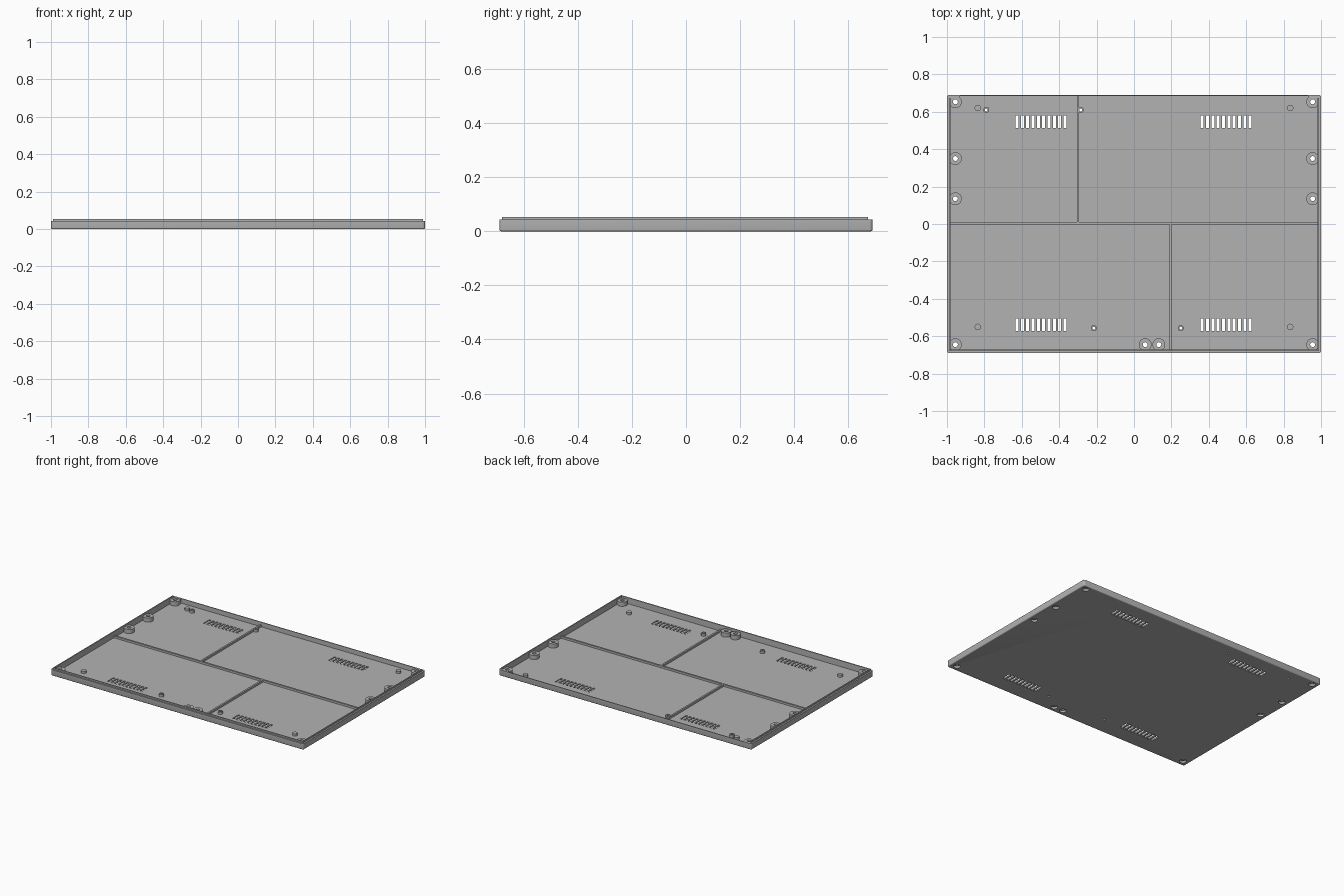
import bpy, bmesh, math

if "Cube" in bpy.data.objects:
    bpy.data.objects.remove(bpy.data.objects["Cube"])

X, Y = 1.0, 0.69              # half width and half depth
FLOOR, RIM, TOP = 0.01, 0.043, 0.053

gray = bpy.data.materials.new("plain gray")
gray.use_nodes = True
gray.diffuse_color = (0.45, 0.45, 0.45, 1)
gray.node_tree.nodes["Principled BSDF"].inputs["Base Color"].default_value = gray.diffuse_color


def add_prism(bm, points, z0, z1):
    """Extrude a flat outline from z0 up to z1."""
    face = bm.faces.new([bm.verts.new((x, y, z0)) for x, y in points])
    new = bmesh.ops.extrude_face_region(bm, geom=[face])["geom"]
    for v in new:
        if isinstance(v, bmesh.types.BMVert):
            v.co.z = z1


def add_box(bm, x0, x1, y0, y1, z0, z1):
    add_prism(bm, [(x0, y0), (x1, y0), (x1, y1), (x0, y1)], z0, z1)


def add_lathe(bm, x, y, steps, sides=24):
    """Stack rings of (radius, height) into a closed turned solid."""
    rings = [[bm.verts.new((x + r * math.cos(math.tau * i / sides),
                            y + r * math.sin(math.tau * i / sides), z))
              for i in range(sides)] for r, z in steps]
    bm.faces.new(rings[0])
    bm.faces.new(rings[-1])
    for a, b in zip(rings, rings[1:]):
        for i in range(sides):
            j = (i + 1) % sides
            bm.faces.new((a[i], a[j], b[j], b[i]))


def finish(name, bm):
    bmesh.ops.recalc_face_normals(bm, faces=bm.faces)
    mesh = bpy.data.meshes.new(name)
    bm.to_mesh(mesh)
    bm.free()
    mesh.materials.append(gray)
    ob = bpy.data.objects.new(name, mesh)
    bpy.context.collection.objects.link(ob)
    return ob


def activate(ob):
    bpy.ops.object.select_all(action="DESELECT")
    ob.select_set(True)
    bpy.context.view_layer.objects.active = ob


def cut(ob, cutter):
    activate(ob)
    mod = ob.modifiers.new("cut", "BOOLEAN")
    mod.operation, mod.solver, mod.object = "DIFFERENCE", "EXACT", cutter
    bpy.ops.object.modifier_apply(modifier=mod.name)


# Positions of the fittings
bosses = [(s * 0.955, y) for s in (-1, 1) for y in (0.653, 0.35, 0.135, -0.645)]
bosses += [(0.06, -0.645), (0.133, -0.645)]
standoffs = [(-0.79, 0.61), (-0.285, 0.61), (-0.215, -0.557), (0.25, -0.557)]
pegs = [(s * 0.835, y) for s in (-1, 1) for y in (0.62, -0.55)]

# Tray body with softened corners and bottom edge
bm = bmesh.new()
add_box(bm, -X, X, -Y, Y, 0, RIM)
upright = [e for e in bm.edges if abs(e.verts[0].co.z - e.verts[1].co.z) > 0.01]
bmesh.ops.bevel(bm, geom=upright, offset=0.012, segments=4, profile=0.5, affect="EDGES")
under = [e for e in bm.edges if max(v.co.z for v in e.verts) < 0.001]
bmesh.ops.bevel(bm, geom=under, offset=0.006, segments=3, profile=0.5, affect="EDGES")
tray = finish("tray_body", bm)

# Cavity, deeper behind the middle of the back wall
bm = bmesh.new()
ix, front, back, recess, rx = 0.981, -0.672, 0.673, 0.684, 0.93
add_prism(bm, [(-ix, front), (ix, front), (ix, back), (rx, back), (rx, recess),
               (-rx, recess), (-rx, back), (-ix, back)], FLOOR, 0.1)
cavity = finish("cavity_cutter", bm)

# Screw holes with counterbores, and the vent slots
bm = bmesh.new()
for x, y in bosses:
    add_lathe(bm, x, y, [(0.022, -0.02), (0.022, 0.015), (0.013, 0.015), (0.013, 0.1)])
for x, y in standoffs:
    add_lathe(bm, x, y, [(0.008, -0.02), (0.008, 0.1)], 16)
for cx in (-0.497, 0.493):
    for cy in (0.547, -0.538):
        for i in range(10):
            x = cx + (i - 4.5) * 0.0285
            add_box(bm, x - 0.008, x + 0.008, cy - 0.033, cy + 0.033, -0.02, 0.02)
holes = finish("hole_cutter", bm)

cut(tray, cavity)
cut(tray, holes)

# Raised lip on the front and sides
bm = bmesh.new()
ox, of = 0.989, -0.680
add_prism(bm, [(-ox, of), (ox, of), (ox, back), (ix, back), (ix, front),
               (-ix, front), (-ix, back), (-ox, back)], RIM - 0.003, TOP)
finish("raised_lip", bm)

# Dividing ribs on the floor
for name, box in (("cross_rib", (-ix, ix, -0.002, 0.011)),
                  ("back_rib", (-0.306, -0.294, 0.011, recess)),
                  ("front_rib", (0.189, 0.201, front, -0.002))):
    bm = bmesh.new()
    add_box(bm, *box, FLOOR - 0.003, 0.024)
    finish(name, bm)

# Screw bosses, standoffs and pegs
for name, spots, radius, height, hollow in (("screw_boss", bosses, 0.034, 0.04, True),
                                            ("standoff", standoffs, 0.016, 0.028, True),
                                            ("peg", pegs, 0.017, 0.026, False)):
    for x, y in spots:
        bm = bmesh.new()
        add_lathe(bm, x, y, [(radius, FLOOR - 0.003), (radius, height)])
        ob = finish(name, bm)
        if hollow:
            cut(ob, holes)
        activate(ob)
        bpy.ops.object.shade_smooth_by_angle(angle=math.radians(35))

activate(tray)
bpy.ops.object.shade_smooth_by_angle(angle=math.radians(35))
for helper in (cavity, holes):
    bpy.data.objects.remove(helper)
